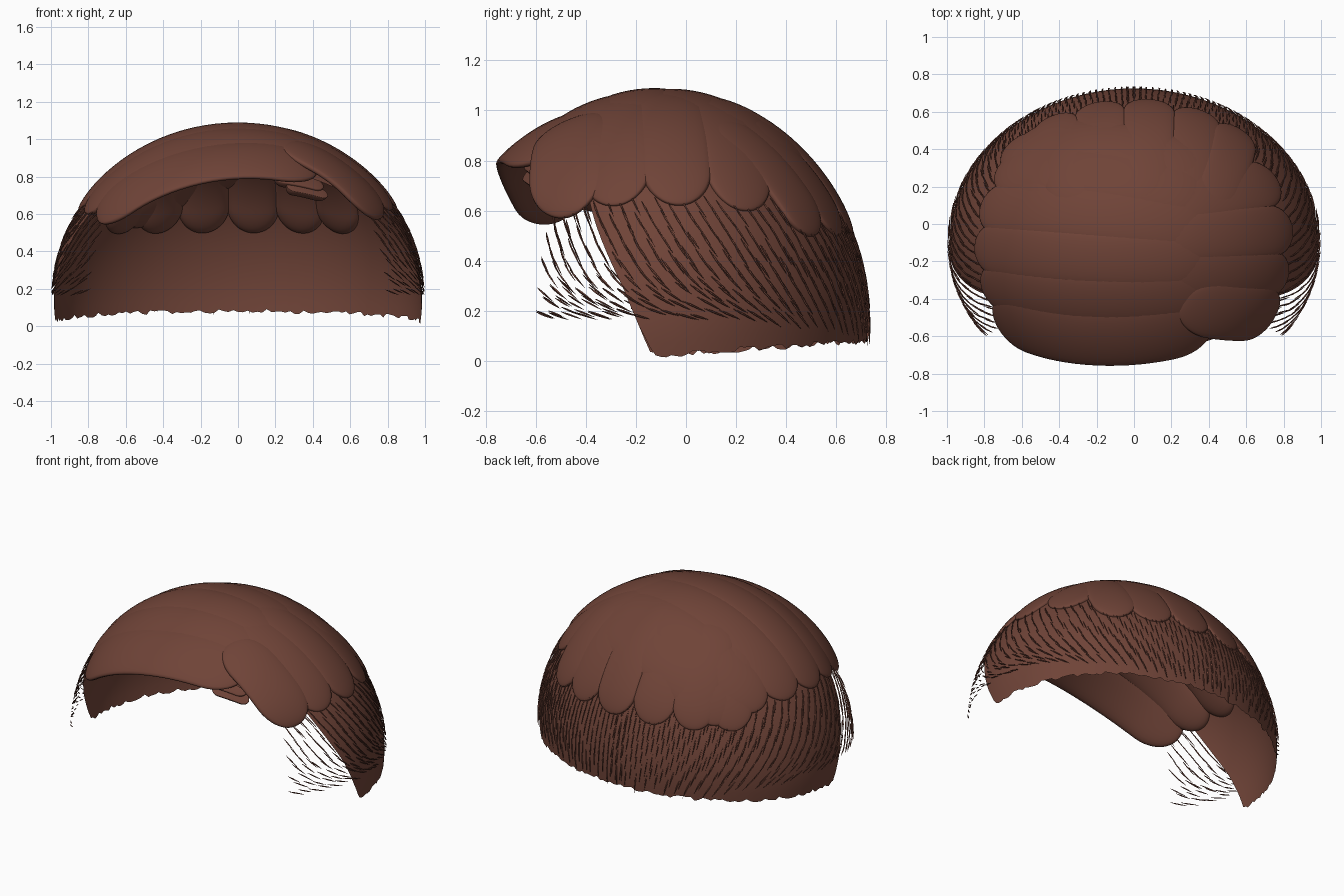
import bpy, bmesh, math, random
from mathutils import Vector

random.seed(4)
old = bpy.data.objects.get("Cube")
if old:
    bpy.data.objects.remove(old, do_unlink=True)

CENTRE = Vector((0, -0.1, 0.15))
RADII = Vector((0.985, 0.825, 0.918))

brown = bpy.data.materials.new("brown_hair")
brown.use_nodes = True
colour = (0.16, 0.057, 0.039, 1)
brown.diffuse_color = colour
bsdf = brown.node_tree.nodes["Principled BSDF"]
bsdf.inputs["Base Color"].default_value = colour
bsdf.inputs["Roughness"].default_value = 0.8


def on_dome(d, scale=1.0):
    return CENTRE + Vector(a * b for a, b in zip(d, RADII)) * scale


def direction(x=None, y=None, z=None, sign=1):
    """Unit direction of the dome point with two known coordinates."""
    d = [None if p is None else (p - c) / r for p, c, r in zip((x, y, z), CENTRE, RADII)]
    rest = 1 - sum(v * v for v in d if v is not None)
    return Vector([sign * math.sqrt(max(0.02, rest)) if v is None else v for v in d]).normalized()


def dome_direction(azimuth, z):
    s = max(-1, min(1, (z - CENTRE.z) / RADII.z))
    c = math.sqrt(1 - s * s)
    return Vector((c * math.cos(azimuth), c * math.sin(azimuth), s))


def finish(bm, name):
    bmesh.ops.remove_doubles(bm, verts=bm.verts, dist=0.0002)
    bmesh.ops.recalc_face_normals(bm, faces=bm.faces)
    mesh = bpy.data.meshes.new(name)
    bm.to_mesh(mesh)
    bm.free()
    ob = bpy.data.objects.new(name, mesh)
    bpy.context.collection.objects.link(ob)
    mesh.materials.append(brown)
    mesh.shade_smooth()


def skin(bm, rows):
    """Join closed rings of points into a surface."""
    rings = [[bm.verts.new(p) for p in row] for row in rows]
    for a, b in zip(rings, rings[1:]):
        for i in range(len(a)):
            j = (i + 1) % len(a)
            bm.faces.new((a[i], a[j], b[j], b[i]))


# Scalp shell: open at the face, ragged along the nape
EDGE = [(-1, 0.08), (-0.3, 0.04), (0, 0.022), (0.06, 0.05), (0.19, 0.3), (0.32, 0.5),
        (0.41, 0.64), (0.6, 0.68), (0.85, 0.8), (1, 0.86)]


def edge_height(azimuth):
    s = -math.sin(azimuth)
    for (a, za), (b, zb) in zip(EDGE, EDGE[1:]):
        if s <= b:
            return za + (zb - za) * (s - a) / (b - a)
    return EDGE[-1][1]


COLUMNS, ROWS = 240, 28
angles = [math.tau * i / COLUMNS for i in range(COLUMNS)]
limits = [math.asin((edge_height(a) + random.uniform(-0.012, 0.012) * (math.sin(a) > -0.1)
                     - CENTRE.z) / RADII.z) for a in angles]
rows = []
for r in range(ROWS + 1):
    row = []
    for a, low in zip(angles, limits):
        e = math.pi / 2 + (low - math.pi / 2) * r / ROWS
        row.append(on_dome((math.cos(e) * math.cos(a), math.cos(e) * math.sin(a), math.sin(e))))
    rows.append(row)
bm = bmesh.new()
skin(bm, rows)
finish(bm, "scalp_shell")


# Locks: flattened round-ended tufts that follow the dome; flare lifts the lower edge
def lock(name, d0, d1, width, outer=0.024, inner=0.06, base=0.0, flare=0.0):
    span = d0.angle(d1)
    side = d0.cross(d1).normalized()
    if side.z > 0:
        side.negate()
    rows = []
    for i in range(37):
        s = (1 - math.cos(math.pi * i / 36)) / 2
        end = min(s, 1 - s) * span
        round_ = min(1, end / (width * 1.2))
        f = math.sqrt(max(0, 1 - (1 - round_) ** 2))
        along = d0.slerp(d1, s)
        row = []
        for k in range(28):
            t = math.tau * k / 28
            lift = math.sin(t)
            if lift > 0:
                lift = outer * lift ** 0.4 * f ** 0.5
            else:
                lift *= inner * f
            v = math.cos(t) * f
            lift += base + flare * (0.5 + 0.5 * v) * math.sin(math.pi * s) ** 0.5
            v *= width
            row.append(on_dome(along * math.cos(v) + side * math.sin(v), 1 + lift))
        rows.append(row)
    bm = bmesh.new()
    skin(bm, rows)
    finish(bm, name)


# Fringe swept over the forehead
lock("fringe", direction(x=0.42, y=-0.52), direction(x=-0.75, y=-0.47), 0.2,
     0.02, 0.055, flare=0.055)

# Crown locks running over to the right: start y, then tip y and z
SWEPT = [(-0.36, -0.31, 0.61), (-0.2, -0.12, 0.62), (-0.03, 0.08, 0.62),
         (0.13, 0.27, 0.6), (0.27, 0.42, 0.56)]
for i, (start, y, z) in enumerate(SWEPT):
    lock(f"swept_lock_{i + 1}", direction(x=0.4, y=start), direction(y=y, z=z, sign=-1),
         0.175, 0.024 + 0.001 * (i % 2))

# Short locks on the left side
lock("left_fringe", direction(x=0.24, y=-0.42), direction(x=0.76, y=-0.46), 0.19,
     0.024, 0.045, flare=0.05)
LEFT = [(-0.25, -0.27, 0.62), (-0.08, -0.03, 0.62), (0.1, 0.22, 0.6)]
for i, (start, y, z) in enumerate(LEFT):
    lock(f"left_lock_{i + 1}", direction(x=0.15, y=start), direction(y=y, z=z),
         0.17, 0.023 + 0.002 * (i % 2))

# Hanging locks round the back
for i, x in enumerate((-0.62, -0.42, -0.18, 0.08, 0.33, 0.54)):
    lock(f"back_lock_{i + 1}", direction(x=x * 0.75, y=0.1), direction(x=x, z=0.5),
         0.14, 0.022 + 0.004 * (i % 2), 0.065)

# Small twist at the parting of the fringe
lock("parting_twist_upper", direction(x=0.2, y=-0.64), direction(x=0.47, y=-0.57),
     0.05, 0.01, base=-0.03)
lock("parting_twist_lower", direction(x=0.27, y=-0.66), direction(x=0.5, y=-0.59),
     0.04, 0.005, base=-0.04)

# Fine strands combed back and down over the sides and nape
curve = bpy.data.curves.new("fine_strands", "CURVE")
curve.dimensions = "3D"
curve.bevel_depth = 0.004
curve.bevel_resolution = 0
for r in range(10):
    for c in range(r % 2, 64, 2):
        a = math.radians(-37 + 2.05 * c)
        for mirror in (1, -1):
            z = 0.2 + 0.05 * r + random.uniform(-0.015, 0.015)
            b = 1 if a < 0 else math.cos(a) ** 1.6 if c < 61 else 0
            slope = math.radians(88 * (1 - b) + min(52, 15 + 150 * (z - 0.2)) * b)
            length = random.uniform(0.09, 0.13)
            spline = curve.splines.new("POLY")
            spline.points.add(3)
            for k, p in enumerate(spline.points):
                t = k / 3
                d = dome_direction(a + length * t * math.cos(slope),
                                   z - length * t * math.sin(slope))
                q = on_dome(d, 1.004 + 0.01 * t)
                p.co = (q.x * mirror, q.y, q.z, 1)
                p.radius = (0.3, 1, 0.8, 0.1)[k]
strands = bpy.data.objects.new("fine_strands", curve)
bpy.context.collection.objects.link(strands)
curve.materials.append(brown)
bpy.ops.object.select_all(action="DESELECT")
strands.select_set(True)
bpy.context.view_layer.objects.active = strands
bpy.ops.object.convert(target="MESH")
